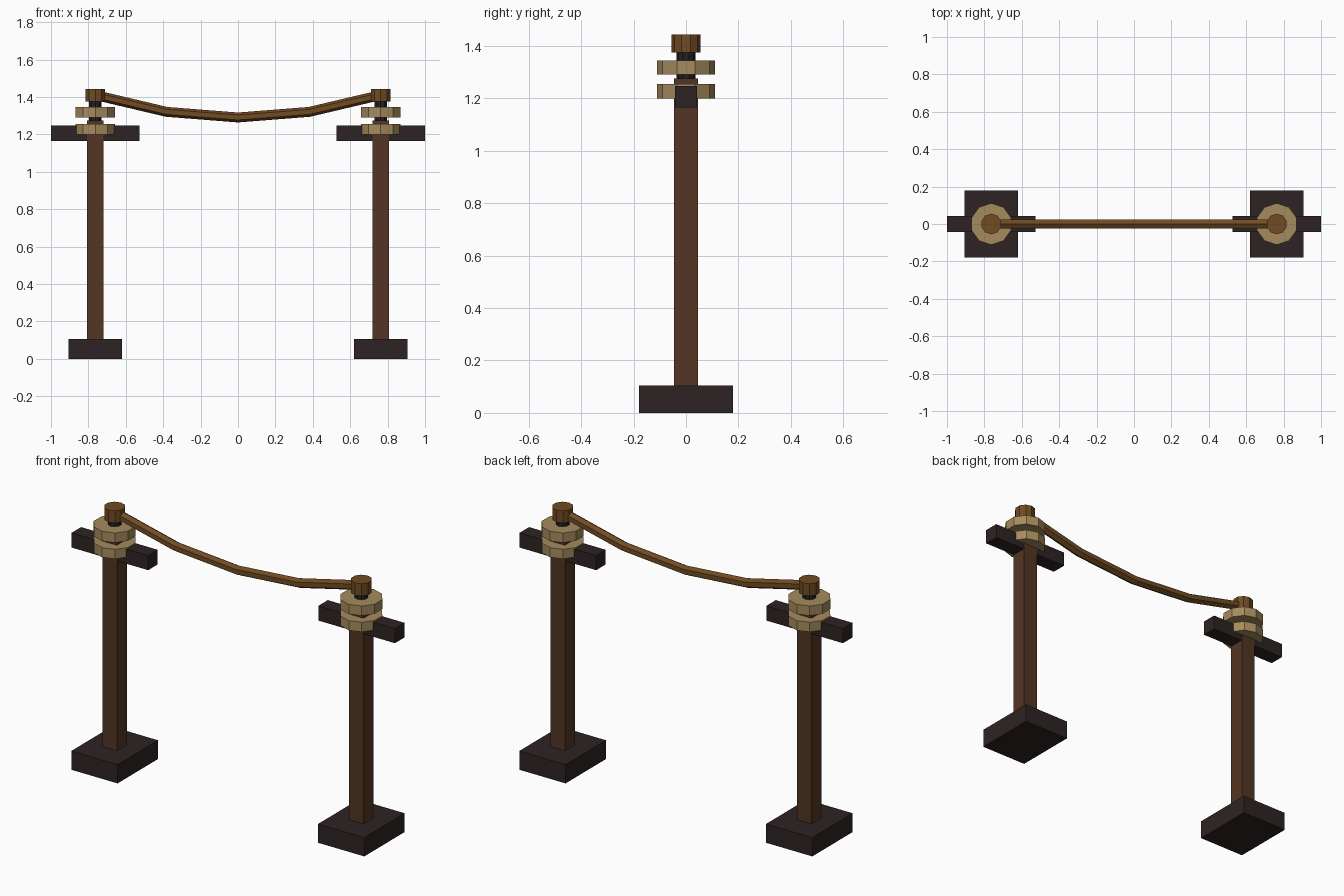
import bpy, bmesh, math
from mathutils import Matrix, Vector

if "Cube" in bpy.data.objects:
    bpy.data.objects.remove(bpy.data.objects["Cube"])


def material(name, rgb):
    m = bpy.data.materials.new(name)
    m.diffuse_color = (*rgb, 1)
    m.use_nodes = True
    m.node_tree.nodes["Principled BSDF"].inputs["Base Color"].default_value = m.diffuse_color
    return m


DARK = material("dark wood", (0.027, 0.017, 0.017))
BROWN = material("brown wood", (0.088, 0.036, 0.017))
TAN = material("tan ceramic", (0.38, 0.26, 0.11))
ROPE = material("copper brown", (0.165, 0.07, 0.016))
PIN = material("black iron", (0.016, 0.014, 0.014))


def finish(name, bm, mat):
    bmesh.ops.recalc_face_normals(bm, faces=bm.faces)
    mesh = bpy.data.meshes.new(name)
    bm.to_mesh(mesh)
    bm.free()
    mesh.materials.append(mat)
    bpy.context.collection.objects.link(bpy.data.objects.new(name, mesh))


def box(name, x, sx, sy, z0, z1, mat):
    bm = bmesh.new()
    bmesh.ops.create_cube(bm, size=1, matrix=Matrix.Translation((x, 0, (z0 + z1) / 2))
                          @ Matrix.Diagonal((sx, sy, z1 - z0, 1)))
    finish(name, bm, mat)


def disc(name, x, r, z0, z1, mat, sides=10):
    # prism with a corner pointing along y
    bm = bmesh.new()
    ring = [bm.verts.new((x + r * math.sin(math.tau * i / sides),
                          r * math.cos(math.tau * i / sides), z0)) for i in range(sides)]
    base = bm.faces.new(ring)
    top = bmesh.ops.extrude_face_region(bm, geom=[base], use_keep_orig=True)["geom"]
    bmesh.ops.translate(bm, vec=(0, 0, z1 - z0),
                        verts=[v for v in top if isinstance(v, bmesh.types.BMVert)])
    finish(name, bm, mat)


# two mirrored poles with crossarm and insulator stack
for side, s in (("left", -1), ("right", 1)):
    x = 0.763 * s
    box(side + "_base", x, 0.286, 0.357, 0, 0.105, DARK)
    box(side + "_post", x, 0.09, 0.09, 0.105, 1.275, BROWN)
    box(side + "_crossarm", x, 0.474, 0.084, 1.165, 1.247, DARK)
    disc(side + "_lower_insulator", x, 0.111, 1.2, 1.254, TAN)
    disc(side + "_pin", x, 0.036, 1.25, 1.39, PIN)
    disc(side + "_upper_insulator", x, 0.111, 1.291, 1.345, TAN)
    disc(side + "_cap", x, 0.055, 1.375, 1.443, ROPE)

# sagging six-sided cable between the caps
bm = bmesh.new()
rings = []
for i in range(5):
    t = i / 2 - 1
    slope = 2 * 0.12 * t / 0.763
    up = Vector((-slope, 0, 1)).normalized()
    c = Vector((0.763 * t, 0, 1.29 + 0.12 * t * t))
    rings.append([bm.verts.new(c + 0.0265 * (up * math.cos(k * math.pi / 3)
                  + Vector((0, math.sin(k * math.pi / 3), 0)))) for k in range(6)])
for a, b in zip(rings, rings[1:]):
    for k in range(6):
        n = (k + 1) % 6
        bm.faces.new((a[k], a[n], b[n], b[k]))
bm.faces.new(rings[0])
bm.faces.new(rings[-1])
finish("cable", bm, ROPE)
